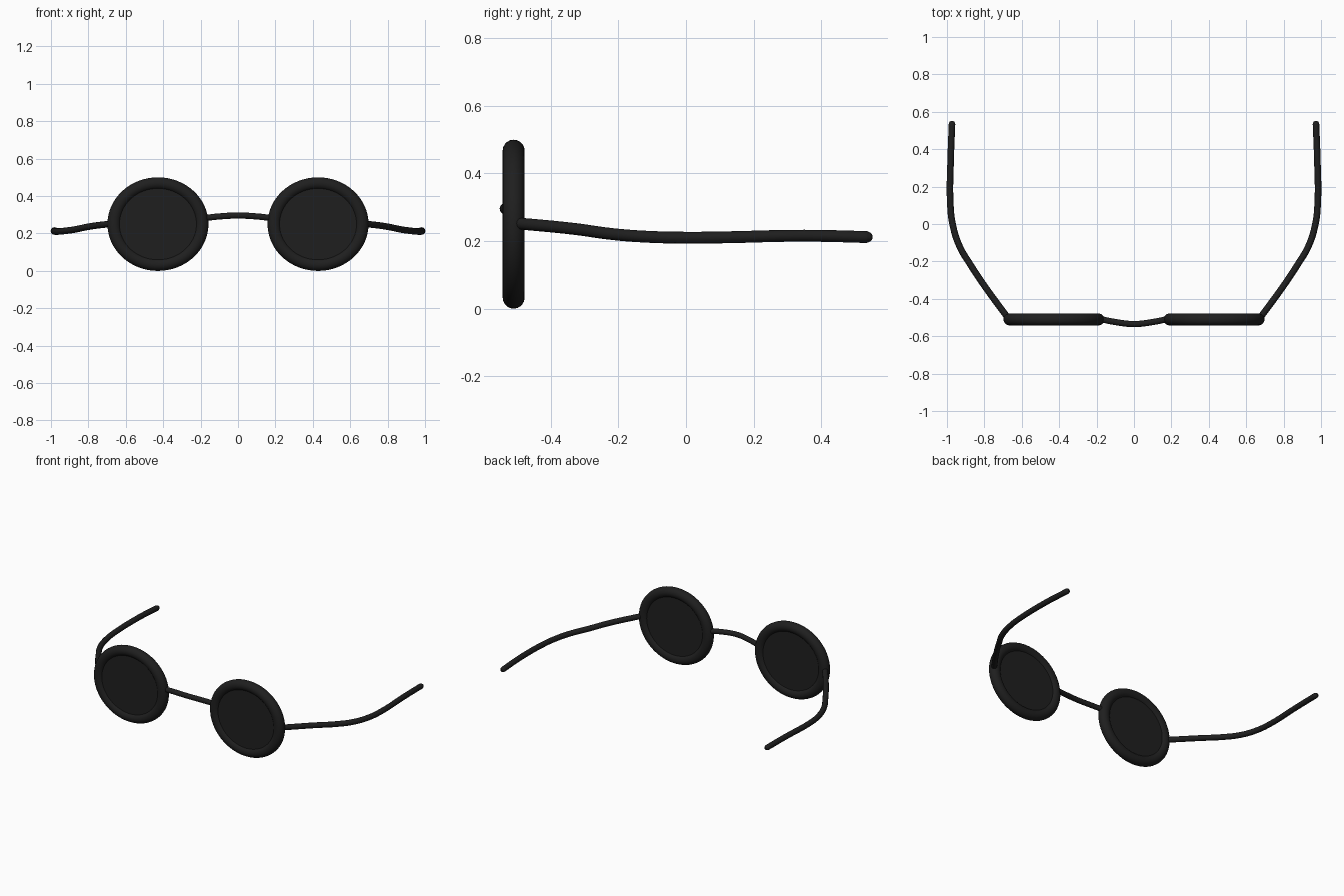
import bpy
import math

if "Cube" in bpy.data.objects:
    bpy.data.objects.remove(bpy.data.objects["Cube"])


def material(name, value):
    m = bpy.data.materials.new(name)
    m.diffuse_color = (value, value, value, 1)
    m.use_nodes = True
    m.node_tree.nodes["Principled BSDF"].inputs["Base Color"].default_value = m.diffuse_color
    return m


BLACK = material("matte black", 0.0135)
RIM_Y, RIM_Z, RIM_X = -0.51, 0.25, 0.428
STRETCH = 1.08  # rims are slightly wider than tall


def finish(name):
    ob = bpy.context.object
    ob.name = name
    ob.data.materials.clear()
    ob.data.materials.append(BLACK)
    bpy.ops.object.transform_apply(location=False, rotation=True, scale=True)
    bpy.ops.object.shade_smooth_by_angle(angle=math.radians(50))
    return ob


def wire(name, points, radius):
    """Round wire through (x, y, z, relative radius) points."""
    curve = bpy.data.curves.new(name, 'CURVE')
    curve.dimensions = '3D'
    curve.bevel_depth = radius
    curve.bevel_resolution = 4
    curve.resolution_u = 6
    curve.use_fill_caps = True
    spline = curve.splines.new('BEZIER')
    spline.bezier_points.add(len(points) - 1)
    for bp, (x, y, z, r) in zip(spline.bezier_points, points):
        bp.co = (x, y, z)
        bp.radius = r
        bp.handle_left_type = bp.handle_right_type = 'AUTO'
    ob = bpy.data.objects.new(name, curve)
    bpy.context.collection.objects.link(ob)
    bpy.ops.object.select_all(action='DESELECT')
    ob.select_set(True)
    bpy.context.view_layer.objects.active = ob
    bpy.ops.object.convert(target='MESH')
    finish(name)


# Temple arm centre line, ending in a rounded tip
ARM = [(0.672, -0.505, 0.253, 1), (0.80, -0.33, 0.236, 1), (0.873, -0.22, 0.221, 1),
       (0.933, -0.118, 0.213, 1), (0.970, 0, 0.210, 1), (0.982, 0.107, 0.211, 1),
       (0.980, 0.35, 0.216, 1), (0.973, 0.535, 0.212, 1),
       (0.973, 0.546, 0.212, 0.75), (0.973, 0.552, 0.212, 0.3)]

for side, s in (("left", -1), ("right", 1)):
    centre = (s * RIM_X, RIM_Y, RIM_Z)
    # Rim
    bpy.ops.mesh.primitive_torus_add(
        major_radius=0.2175, minor_radius=0.0325, major_segments=64,
        minor_segments=20, location=centre, rotation=(math.pi / 2, 0, 0))
    bpy.context.object.scale.x = STRETCH
    finish(side + "_rim")
    # Lens
    bpy.ops.mesh.primitive_cylinder_add(
        vertices=64, radius=0.212, depth=0.036, location=centre,
        rotation=(math.pi / 2, 0, 0))
    bpy.context.object.scale.x = STRETCH
    finish(side + "_lens")
    # Temple arm
    wire(side + "_temple_arm", [(s * x, y, z, r) for x, y, z, r in ARM], 0.0175)

# Bridge, bowed forward and up
wire("bridge", [(-0.19, -0.506, 0.281, 1), (-0.10, -0.524, 0.291, 1), (0, -0.535, 0.296, 1),
                (0.10, -0.524, 0.291, 1), (0.19, -0.506, 0.281, 1)], 0.0165)
